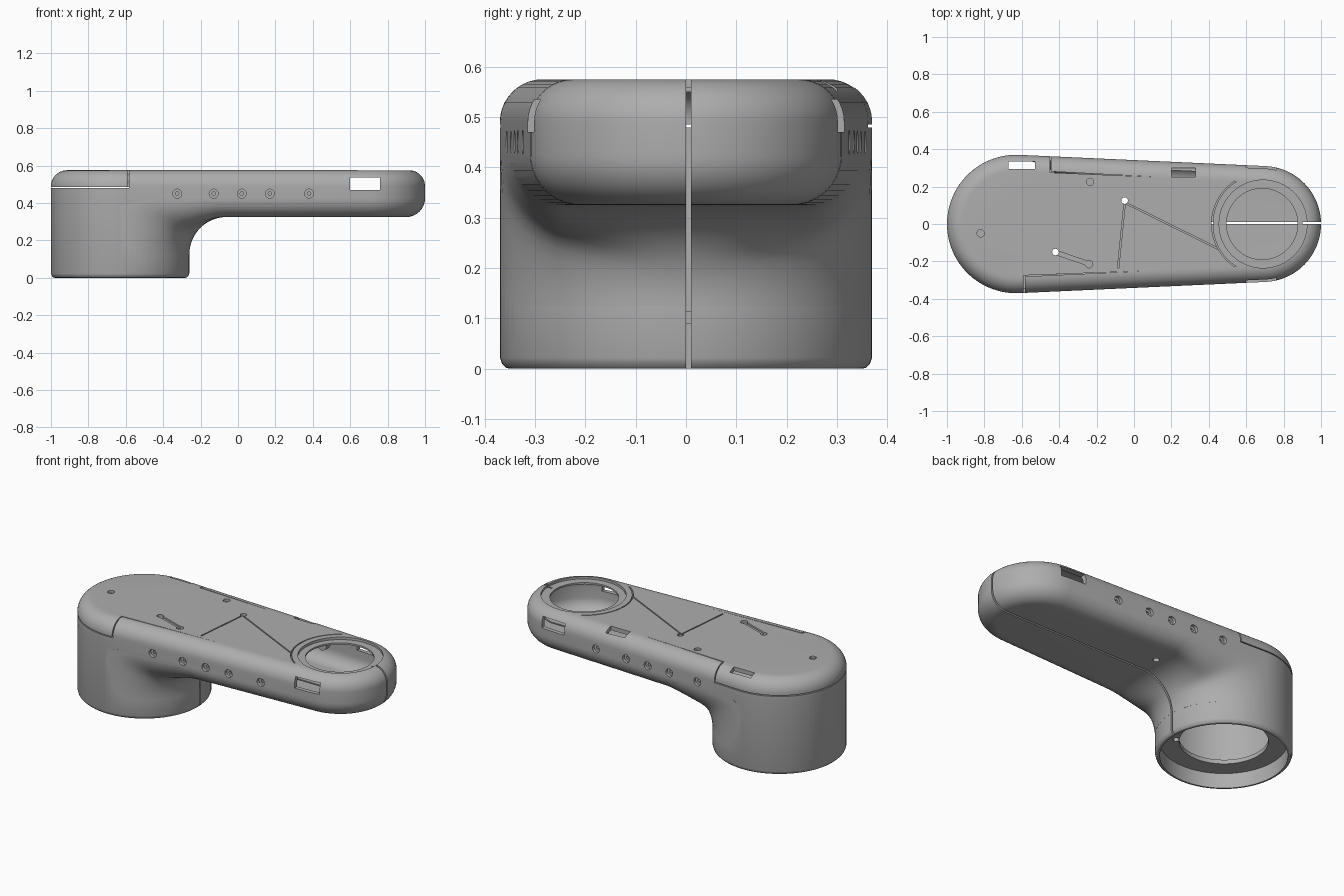
import bpy, bmesh, math
from math import sin, cos, pi

if "Cube" in bpy.data.objects:
    bpy.data.objects.remove(bpy.data.objects["Cube"])

BIG, SMALL = -0.63, 0.69          # centres of the two round ends
RB, RS = 0.37, 0.31               # their radii
PHI = math.asin((RB - RS) / (SMALL - BIG))
WALL = 0.025

grey = bpy.data.materials.new("shell_grey")
grey.diffuse_color = (0.42, 0.42, 0.42, 1)
grey.use_nodes = True
grey.node_tree.nodes["Principled BSDF"].inputs["Base Color"].default_value = grey.diffuse_color


def side_y(x):
    """Half width of the tapered plan at x."""
    return RB / cos(PHI) - math.tan(PHI) * (x - BIG)


def loft(name, rings):
    """Closed solid skinned through a list of point rings."""
    bm = bmesh.new()
    vs = [[bm.verts.new(p) for p in r] for r in rings]
    n = len(rings[0])
    for a, b in zip(vs, vs[1:]):
        for i in range(n):
            j = (i + 1) % n
            bm.faces.new((a[i], a[j], b[j], b[i]))
    bm.faces.new(vs[0][::-1])
    bm.faces.new(vs[-1])
    bmesh.ops.recalc_face_normals(bm, faces=bm.faces[:])
    me = bpy.data.meshes.new(name)
    bm.to_mesh(me)
    bm.free()
    me.materials.append(grey)
    ob = bpy.data.objects.new(name, me)
    bpy.context.collection.objects.link(ob)
    return ob


def prism(name, pts, z0, z1):
    return loft(name, [[(x, y, z) for x, y in pts] for z in (z0, z1)])


def box(x0, x1, y0, y1, z0, z1):
    return prism("cutter", [(x0, y0), (x1, y0), (x1, y1), (x0, y1)], z0, z1)


def disc(x, y, r, n=24):
    return [(x + r * cos(2 * pi * i / n), y + r * sin(2 * pi * i / n)) for i in range(n)]


def rod_y(name, x, z, r, y0, y1, n=20):
    return loft(name, [[(px, y, pz) for px, pz in disc(x, z, r, n)] for y in (y0, y1)])


def groove(a, b, w=0.007):
    """Thin shallow straight cut in the lid between two plan points."""
    dx, dy = b[0] - a[0], b[1] - a[1]
    k = w / 2 / math.hypot(dx, dy)
    nx, ny = -dy * k, dx * k
    pts = [(a[0] + nx, a[1] + ny), (a[0] - nx, a[1] - ny),
           (b[0] - nx, b[1] - ny), (b[0] + nx, b[1] + ny)]
    return prism("cutter", pts, 0.565, 0.62)


def boolean(ob, other, op, keep=False):
    m = ob.modifiers.new("b", 'BOOLEAN')
    m.operation, m.solver, m.object = op, 'EXACT', other
    bpy.context.view_layer.objects.active = ob
    bpy.ops.object.modifier_apply(modifier=m.name)
    if not keep:
        bpy.data.objects.remove(other)


def outline(inset, z, n=40):
    """Plan of the tapered arm: two arcs joined by tangents."""
    t = pi / 2 - PHI
    pts = [(SMALL, RS, -t + 2 * t * i / n) for i in range(n + 1)]
    pts += [(BIG, RB, t + (2 * pi - 2 * t) * i / n) for i in range(n + 1)]
    return [(c + (r - inset) * cos(a), (r - inset) * sin(a), z) for c, r, a in pts]


def arm(t):
    """Arm with rounded lower and upper edges."""
    rings, n = [], 10
    lo, hi = 0.10 - t, 0.085 - t
    for i in range(n + 1):
        b = pi / 2 * i / n
        rings.append(outline(t + lo * (1 - sin(b)), 0.325 + t + lo * (1 - cos(b))))
    for i in range(n + 1):
        b = pi / 2 * i / n
        rings.append(outline(t + hi * (1 - cos(b)), 0.575 - t - hi * (1 - sin(b))))
    return loft("arm", rings)


def drum(t):
    """Round base under the large end."""
    r = RB - t - 0.0005
    if t:
        prof = [(r, -0.05), (r, 0.47)]
    else:
        prof = [(r - 0.02, 0.0), (r - 0.012, 0.002), (r - 0.004, 0.01), (r, 0.022), (r, 0.47)]
    return loft("drum", [[(x, y, z) for x, y in disc(BIG, 0, q, 80)] for q, z in prof])


def elbow(t):
    """Concave bend that flows from the drum into the underside of the arm."""
    bx, bz, near, n = -0.06, 0.125, 0.2 + t, 40
    rad = 0.10 - t
    rings = []
    for k in range(21):
        th = pi / 2 * k / 20
        q = k / 20
        w = q * q * (3 - 2 * q)
        far = ((cos(th) / 0.57) ** 10 + (sin(th) / 0.30) ** 10) ** -0.1
        wide = min(RB, side_y(bx - far * cos(th))) - t - 0.0006
        ring = []
        for i in range(n + 1):
            s = 2 * i / n - 1
            a, sg = abs(s), (1 if s >= 0 else -1)
            u0, h0 = sin(a * pi / 2), 1 - cos(a * pi / 2)
            if a < 0.5:
                u1, h1 = a * 2 * (wide - rad) / wide, 0
            else:
                b = (a - 0.5) * pi
                u1, h1 = (wide - rad + rad * sin(b)) / wide, 1 - cos(b)
            u, h = u0 + (u1 - u0) * w, h0 + (h1 - h0) * w
            d = near + (far - near) * h
            ring.append((bx - d * cos(th), sg * wide * u, bz + d * sin(th)))
        rings.append(ring)
    return loft("elbow", rings)


def solid(t):
    ob = arm(t)
    boolean(ob, drum(t), 'UNION')
    boolean(ob, elbow(t), 'UNION')
    return ob


def lid_prism(g):
    """Region of the lid; g widens it to leave a seam."""
    pts = [(-0.59 + g, -0.5), (-1.2, -0.5), (-1.2, 0.5), (-0.45 + g, 0.5), (-0.45 + g, 0.275 + g)]
    for i in range(25):
        a = math.radians(122 + 116 * i / 24)
        pts.append((SMALL + (0.275 - g) * cos(a), (0.275 - g) * sin(a)))
    pts.append((-0.59 + g, -0.275 - g))
    return prism("lid_region", pts, 0.485 - g, 0.7)


# Hollow shell, split into body and lid
body = solid(0)
boolean(body, solid(WALL), 'DIFFERENCE')
body.name = "body"
lid = body.copy()
lid.data = body.data.copy()
lid.name = "lid"
bpy.context.collection.objects.link(lid)
boolean(lid, lid_prism(0), 'INTERSECT')
boolean(body, lid_prism(0.006), 'DIFFERENCE')

# Flange inside the open base
flange = prism("base_flange", disc(BIG, 0, 0.352, 64), 0.09, 0.115)
boolean(flange, prism("cutter", disc(BIG, 0, 0.24, 48), 0, 0.2), 'DIFFERENCE')

# Recessed seat and opening at the small end
boolean(body, prism("cutter", disc(SMALL, 0, 0.235, 64), 0.560, 0.7), 'DIFFERENCE')
boolean(body, prism("cutter", disc(SMALL - 0.005, 0, 0.19, 64), 0.5, 0.7), 'DIFFERENCE')
boolean(body, prism("cutter", disc(0.412, 0, 0.012), 0.5, 0.7), 'DIFFERENCE')

# Split line between the two body halves
boolean(body, box(-0.3, 1.1, 0.0, 0.01, -0.1, 0.54), 'DIFFERENCE')
boolean(body, box(0.9, 1.1, 0.0, 0.01, 0.5, 0.7), 'DIFFERENCE')

# Side windows, rear pocket
boolean(body, box(0.60, 0.76, -0.5, 0.5, 0.47, 0.535), 'DIFFERENCE')
boolean(body, box(0.20, 0.33, 0.25, 0.30, 0.535, 0.7), 'DIFFERENCE')

# Side screw holes with sunken screws
for x in (-0.325, -0.13, 0.02, 0.17, 0.38):
    boolean(body, rod_y("cutter", x, 0.45, 0.024, -0.5, 0.5), 'DIFFERENCE')
    for s in (-1, 1):
        y = side_y(x)
        screw = rod_y("side_screw", x, 0.45, 0.03, s * (y - 0.06), s * (y - 0.018))
        boolean(screw, rod_y("cutter", x, 0.45, 0.010, s * (y - 0.035), s * y, 6), 'DIFFERENCE')

# Slot and small holes through lid and base
for target in (lid, flange):
    boolean(target, box(-0.67, -0.53, 0.295, 0.335, 0.03, 0.7), 'DIFFERENCE')
    boolean(target, prism("cutter", disc(-0.42, -0.15, 0.018, 12), 0.03, 0.7), 'DIFFERENCE')
for target in (lid, body):
    boolean(target, prism("cutter", disc(-0.05, 0.125, 0.018, 12), 0.2, 0.7), 'DIFFERENCE')

# Shallow pits and grooves on the lid
for x, y in ((-0.82, -0.05), (-0.235, 0.225), (-0.24, -0.215)):
    boolean(lid, prism("cutter", disc(x, y, 0.02, 12), 0.56, 0.7), 'DIFFERENCE')
for a, b, w in (((-0.05, 0.11), (-0.085, -0.235), 0.007),
                ((-0.04, 0.11), (0.455, -0.135), 0.007),
                ((-0.41, -0.155), (-0.25, -0.21), 0.022)):
    boolean(lid, groove(a, b, w), 'DIFFERENCE')

# Smooth shading with crisp edges
bpy.ops.object.select_all(action='DESELECT')
for ob in bpy.context.scene.objects:
    ob.select_set(True)
    bpy.context.view_layer.objects.active = ob
bpy.ops.object.shade_smooth_by_angle(angle=math.radians(30))
